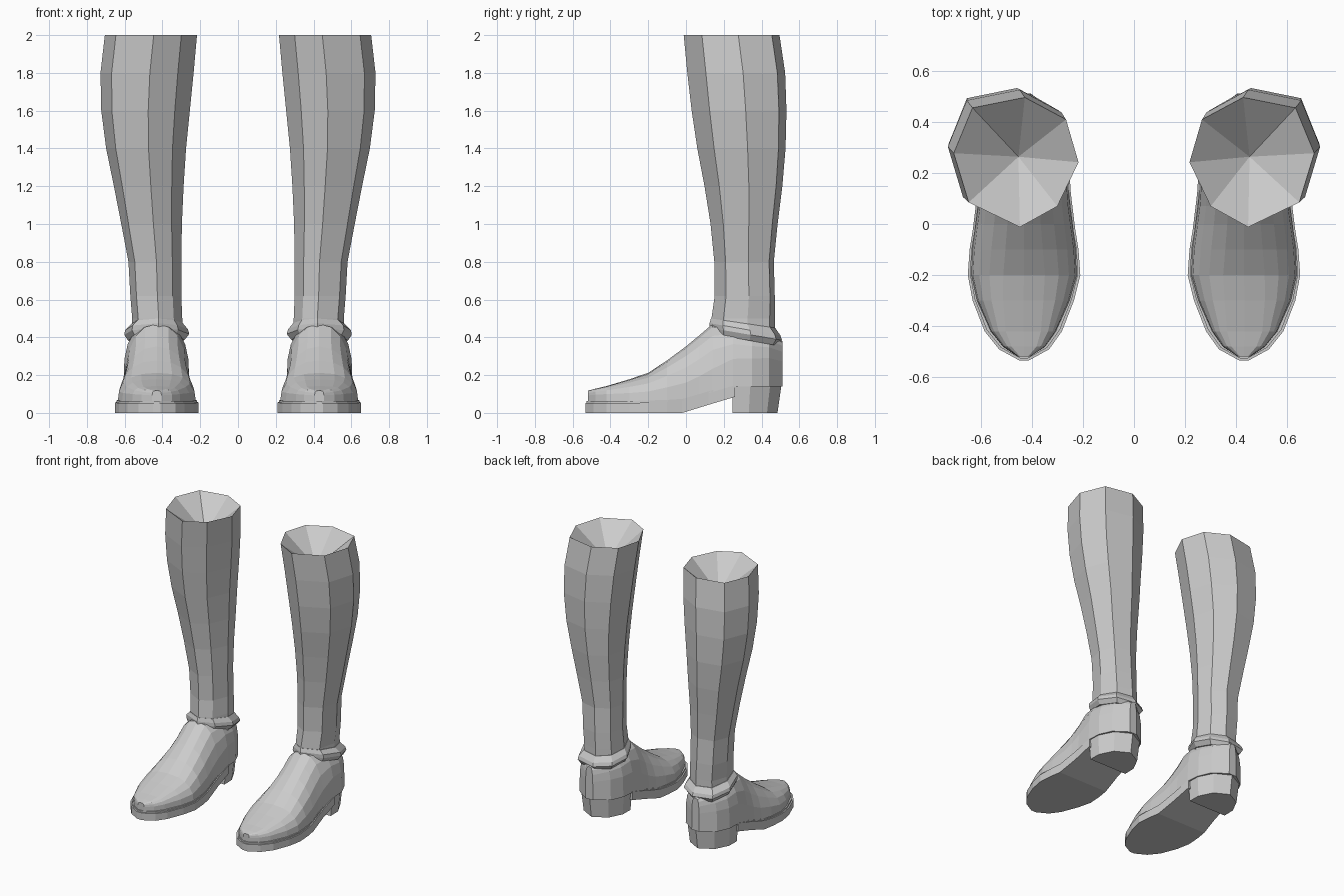
import bpy, bmesh
from math import sin, cos, pi

cube = bpy.data.objects.get("Cube")
if cube:
    bpy.data.objects.remove(cube)

grey = bpy.data.materials.new("boot_grey")
grey.use_nodes = True
grey.diffuse_color = (0.6, 0.6, 0.6, 1)
grey.node_tree.nodes["Principled BSDF"].inputs["Base Color"].default_value = (0.6, 0.6, 0.6, 1)


def loft(name, rings, start="flat", end="flat", apex=None):
    """Skin closed rings of points, close the ends, mirror to make the pair."""
    bm = bmesh.new()
    loops = [[bm.verts.new(p) for p in ring] for ring in rings]
    for a, b in zip(loops, loops[1:]):
        for i in range(len(a)):
            j = (i + 1) % len(a)
            bm.faces.new((a[i], a[j], b[j], b[i]))
    if start == "flat":
        bm.faces.new(loops[0][::-1])
    if end == "flat":
        bm.faces.new(loops[-1])
    elif end == "fan":
        tip = bm.verts.new(apex)
        top = loops[-1]
        for i in range(len(top)):
            bm.faces.new((top[i], top[(i + 1) % len(top)], tip))
    bmesh.ops.recalc_face_normals(bm, faces=bm.faces)
    mesh = bpy.data.meshes.new(name)
    bm.to_mesh(mesh)
    bm.free()
    mesh.materials.append(grey)
    obj = bpy.data.objects.new(name, mesh)
    bpy.context.collection.objects.link(obj)
    obj.modifiers.new("pair", "MIRROR").use_mirror_merge = False
    return obj


# Eight-sided leg outline inside a unit square
LEG = [(.47, 0), (.88, .19), (1, .57), (.85, .92), (.43, 1), (.1, .83), (0, .5), (.17, .16)]


def leg_ring(x0, x1, y0, y1, z_front, z_back):
    return [(x0 + u * (x1 - x0), y0 + v * (y1 - y0), z_front + v * (z_back - z_front))
            for u, v in LEG]


# Shaft: inner x, outer x, front y, back y, height
shaft = [(.29, .565, .13, .47, .36), (.295, .56, .135, .47, .5), (.3, .57, .152, .47, .62),
         (.3, .58, .15, .465, .8), (.297, .618, .13, .485, 1), (.288, .657, .098, .51, 1.2),
         (.275, .698, .06, .527, 1.4), (.255, .724, .03, .532, 1.6),
         (.235, .728, .007, .525, 1.8), (.217, .705, -.012, .495, 2)]
loft("boot_shafts", [leg_ring(*s[:4], s[4], s[4]) for s in shaft],
     end="fan", apex=(.452, .263, 1.8))

# Ankle strap: raised band tilted down towards the back
strap = [(.282, .582, .13, .49, .42, .355), (.258, .602, .125, .508, .45, .385),
         (.265, .598, .125, .5, .475, .41), (.292, .565, .132, .472, .5, .45)]
loft("ankle_straps", [leg_ring(*s) for s in strap])


# Foot upper: arched sections from toe to heel
def arch(y, centre, width, base, top, power, n=10):
    pts = []
    for i in range(n + 1):
        c, s = cos(pi * i / n), sin(pi * i / n)
        x = abs(c) ** (2 / power) * (1 if c > 0 else -1)
        pts.append((centre + width * x, y, base + (top - base) * max(s, 0) ** (2 / power)))
    return pts


foot = [(-.518, .43, .025, .05, .118, 5), (-.48, .43, .082, .05, .128, 4.5),
        (-.42, .433, .128, .05, .142, 3.8), (-.3, .433, .182, .05, .178, 2.8),
        (-.2, .43, .208, .05, .212, 2.5), (-.1, .43, .203, .055, .278, 2.3),
        (0, .43, .19, .06, .352, 2.2), (.07, .43, .18, .08, .41, 2.2),
        (.14, .43, .175, .1, .47, 2.3), (.25, .432, .175, .14, .46, 3),
        (.35, .434, .168, .14, .43, 3.5), (.44, .434, .128, .14, .41, 4),
        (.51, .434, .03, .14, .38, 4)]
loft("foot_uppers", [arch(*f) for f in foot])


# Sole: thin slab following the foot outline and rising into the arch
def slab(y, centre, width, low, high):
    w = width + .008
    return [(centre - w, y, low), (centre + w, y, low),
            (centre + w, y, high), (centre - w, y, high)]


sole = [(-.533, .43, .012, 0, .052), (-.49, .43, .09, 0, .052), (-.42, .433, .143, 0, .052),
        (-.3, .433, .19, 0, .052), (-.2, .43, .212, 0, .055), (-.1, .43, .205, 0, .058),
        (-.02, .43, .192, 0, .064), (.12, .43, .175, .043, .105), (.26, .432, .168, .085, .147)]
loft("soles", [slab(*s) for s in sole])

# Welt: narrow step between the sole and the upper
loft("welts", [slab(y + .006, c, w - .008, high - .01, high + .011)
               for y, c, w, low, high in sole])

# Heel block: straight front and a rounded back, slightly tapered
HEEL = [(-.165, .245), (.165, .245), (.163, .34), (.11, .445), (0, .505), (-.11, .445), (-.163, .34)]


def heel_ring(scale, z):
    return [(.434 + x * scale, .245 + (y - .245) * scale, z) for x, y in HEEL]


loft("heel_blocks", [heel_ring(.92, 0), heel_ring(1, .145), heel_ring(1, .16)])
